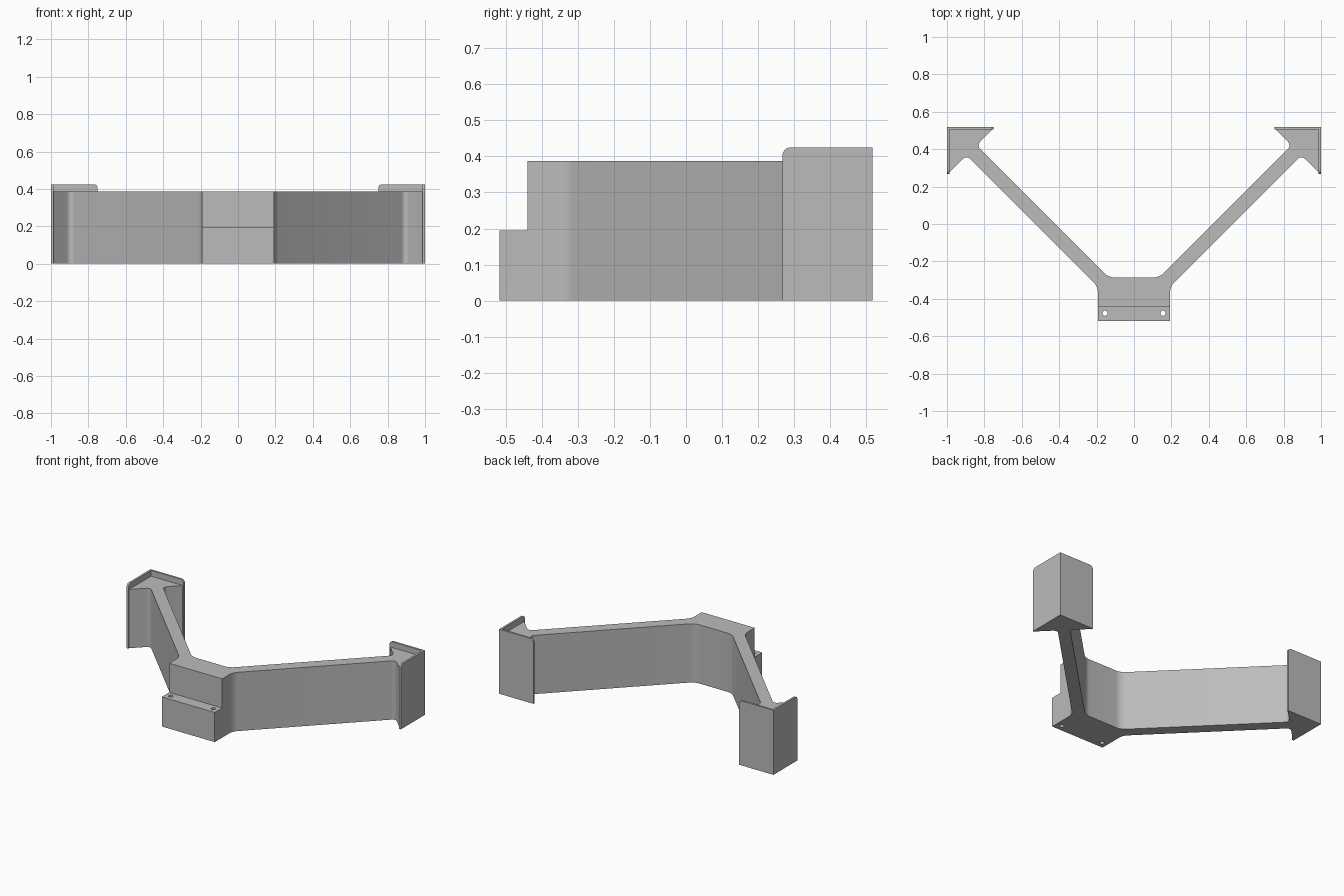
import bpy, bmesh, math
from mathutils import Vector, Matrix

cube = bpy.data.objects.get("Cube")
if cube:
    bpy.data.objects.remove(cube, do_unlink=True)

grey = bpy.data.materials.new("plain_grey")
grey.use_nodes = True
colour = (0.5, 0.5, 0.5, 1)
grey.diffuse_color = colour
grey.node_tree.nodes["Principled BSDF"].inputs["Base Color"].default_value = colour

BODY_H, LIP_H, STEP_H = 0.387, 0.425, 0.195
WALL, DEPTH, STEP_Y = 0.013, 0.518, -0.44


def rounded(corners, steps=8):
    """Outline from (x, y, tangent length) corners; zero length stays sharp."""
    out = []
    for i, (x, y, t) in enumerate(corners):
        p = Vector((x, y, 0))
        if not t:
            out.append(p)
            continue
        u = (Vector((*corners[i - 1][:2], 0)) - p).normalized()
        v = (Vector((*corners[(i + 1) % len(corners)][:2], 0)) - p).normalized()
        c = p + (u + v) * t / (1 + u.dot(v))
        a, b = p + u * t - c, p + v * t - c
        for k in range(steps + 1):
            out.append(c + a.slerp(b, k / steps).normalized() * a.length)
    return out


def prism(name, outline, height, place=Matrix()):
    """Extrude an outline along local z, then place it."""
    bm = bmesh.new()
    face = bm.faces.new([bm.verts.new(p) for p in outline])
    ext = bmesh.ops.extrude_face_region(bm, geom=[face])
    top = [g for g in ext["geom"] if isinstance(g, bmesh.types.BMVert)]
    bmesh.ops.translate(bm, verts=top, vec=(0, 0, height))
    bm.transform(place)
    bmesh.ops.recalc_face_normals(bm, faces=bm.faces)
    mesh = bpy.data.meshes.new(name)
    bm.to_mesh(mesh)
    bm.free()
    mesh.materials.append(grey)
    obj = bpy.data.objects.new(name, mesh)
    bpy.context.collection.objects.link(obj)
    return obj


def activate(obj):
    bpy.ops.object.select_all(action="DESELECT")
    obj.select_set(True)
    bpy.context.view_layer.objects.active = obj


def cut(obj, cutter):
    mod = obj.modifiers.new("cut", "BOOLEAN")
    mod.operation, mod.solver, mod.object = "DIFFERENCE", "EXACT", cutter
    activate(obj)
    bpy.ops.object.modifier_apply(modifier=mod.name)
    bpy.data.objects.remove(cutter, do_unlink=True)


# Mounting block, two diagonal arms and corner pads as one outline
in_x, in_y = 1 - WALL, DEPTH - WALL
half = [(0.193, -DEPTH, 0), (0.193, -0.334, 0.032), (0.8945, 0.3675, 0.027),
        (in_x, 1.262 - in_x, 0), (in_x, in_y, 0), (1.262 - in_y, in_y, 0),
        (0.842, 0.42, 0.027), (0.136, -0.286, 0.035)]
outline = rounded(half + [(-x, y, t) for x, y, t in reversed(half)])
body = prism("bracket_body", outline, BODY_H)

# Lower front step with two screw holes
step = [Vector((x, y, 0)) for x, y in ((-1, -1), (1, -1), (1, STEP_Y), (-1, STEP_Y))]
cut(body, prism("step_cutter", step, 1, Matrix.Translation((0, 0, STEP_H))))
for x in (-0.155, 0.155):
    circle = [Vector((math.cos(a), math.sin(a), 0)) * 0.014
              for a in (k * math.tau / 24 for k in range(24))]
    cut(body, prism("hole_cutter", circle, 1, Matrix.Translation((x, -0.477, -0.2))))

# Thin corner walls, taller than the pads, with a rounded free top corner
parts = [body]
plate_len = 0.25


def plate(length):
    return rounded([(0, 0, 0), (length, 0, 0), (length, LIP_H, 0.022), (0, LIP_H, 0)])


for side, s in (("left", 1), ("right", -1)):
    # Columns map plate length, plate height and thickness to world axes
    back = Matrix(((-s, 0, 0, s), (0, 0, -1, DEPTH), (0, 1, 0, 0), (0, 0, 0, 1)))
    flank = Matrix(((0, 0, -s, s), (-1, 0, 0, in_y), (0, 1, 0, 0), (0, 0, 0, 1)))
    parts.append(prism(side + "_back_wall", plate(plate_len), WALL, back))
    parts.append(prism(side + "_side_wall", plate(plate_len - WALL), WALL, flank))

for obj in parts:
    activate(obj)
    bpy.ops.object.shade_smooth_by_angle(angle=math.radians(30))
